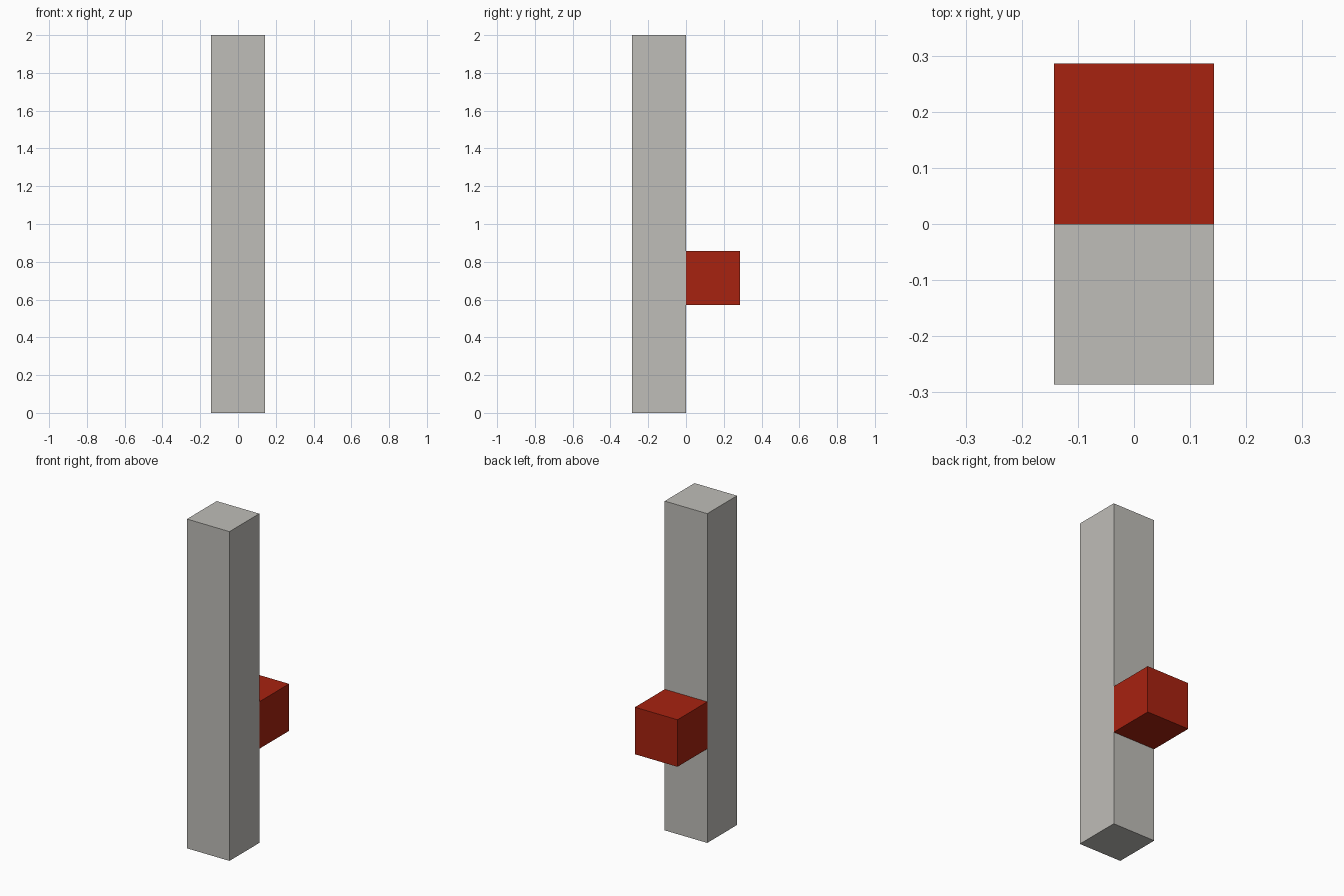
import bpy

cube = bpy.data.objects.get("Cube")
if cube:
    bpy.data.objects.remove(cube, do_unlink=True)

UNIT = 2 / 7  # the post is seven blocks tall


def make_material(name, rgb):
    mat = bpy.data.materials.new(name)
    mat.use_nodes = True
    color = (*rgb, 1)
    mat.diffuse_color = color
    mat.node_tree.nodes["Principled BSDF"].inputs["Base Color"].default_value = color
    return mat


def make_box(name, size, center, mat):
    bpy.ops.mesh.primitive_cube_add(size=1, location=center)
    obj = bpy.context.object
    obj.name = name
    obj.scale = size
    bpy.ops.object.transform_apply(location=False, rotation=False, scale=True)
    obj.data.materials.append(mat)
    return obj


grey = make_material("warm grey", (0.52, 0.51, 0.48))
red = make_material("deep red", (0.39, 0.016, 0.005))

# Tall square post at the front
make_box("post", (UNIT, UNIT, 7 * UNIT), (0, -UNIT / 2, 3.5 * UNIT), grey)

# Cube block attached to the back, two units up
make_box("back_block", (UNIT, UNIT, UNIT), (0, UNIT / 2, 2.5 * UNIT), red)
